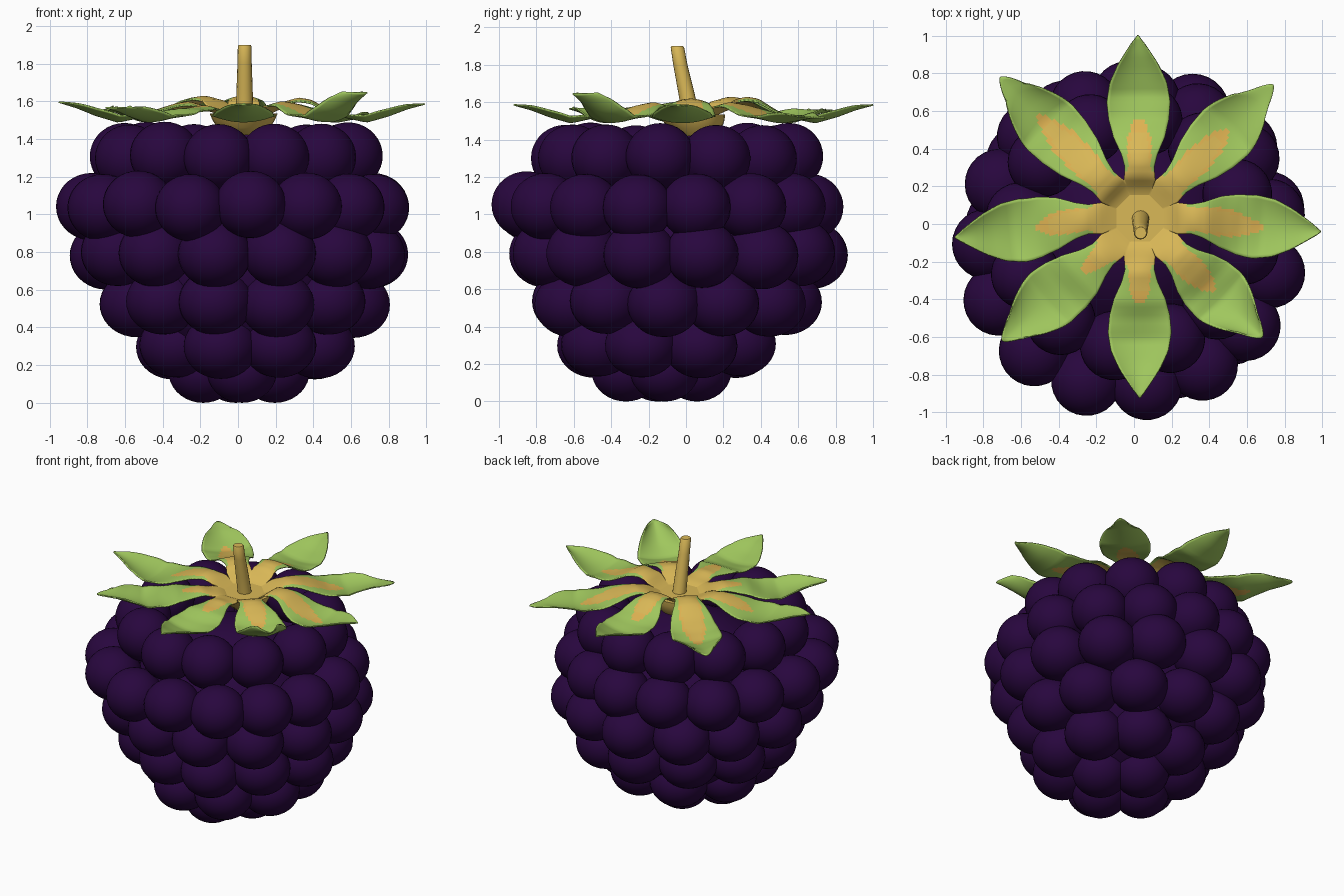
import bpy, bmesh, math, random
from mathutils import Matrix, Vector

if "Cube" in bpy.data.objects:
    bpy.data.objects.remove(bpy.data.objects["Cube"])
random.seed(4)


def material(name, rgb):
    m = bpy.data.materials.new(name)
    m.diffuse_color = (*rgb, 1)
    m.use_nodes = True
    m.node_tree.nodes["Principled BSDF"].inputs["Base Color"].default_value = m.diffuse_color
    return m


PURPLE = material("dark purple", (0.021, 0.002, 0.048))
GREEN = material("leaf green", (0.35, 0.57, 0.11))
TAN = material("straw yellow", (0.70, 0.48, 0.095))
ORANGE = material("streak orange", (0.74, 0.45, 0.085))


def finish(bm, name, mats):
    me = bpy.data.meshes.new(name)
    bm.to_mesh(me)
    bm.free()
    ob = bpy.data.objects.new(name, me)
    bpy.context.collection.objects.link(ob)
    for m in mats:
        me.materials.append(m)
    for p in me.polygons:
        p.use_smooth = True
    return ob


def interp(pts, x):
    for (a, va), (b, vb) in zip(pts, pts[1:]):
        if x <= b:
            s = max(0, (x - a) / (b - a))
            return va + (vb - va) * s
    return pts[-1][1]


def ellipsoid(bm, centre, size, angle=0, segs=28, rings=18):
    mat = (Matrix.Translation(centre) @ Matrix.Rotation(angle, 4, 'Z')
           @ Matrix.Diagonal((*size, 1)))
    bmesh.ops.create_uvsphere(bm, u_segments=segs, v_segments=rings, radius=1, matrix=mat)


def tube(name, sections, x, mats, n=16):
    bm = bmesh.new()
    rings = [[bm.verts.new((x + r * math.cos(math.tau * k / n),
                            y + r * math.sin(math.tau * k / n), z)) for k in range(n)]
             for y, z, r in sections]
    for a, b in zip(rings, rings[1:]):
        for k in range(n):
            m = (k + 1) % n
            bm.faces.new((a[k], a[m], b[m], b[k]))
    bm.faces.new(rings[-1])
    bm.faces.new(rings[0][::-1])
    ob = finish(bm, name, mats)
    bpy.ops.object.select_all(action='DESELECT')
    bpy.context.view_layer.objects.active = ob
    ob.select_set(True)
    bpy.ops.object.shade_smooth_by_angle(angle=math.radians(40))


# Rows of drupelets: z, centre x, centre y, outer radius, count, start angle, half width, half height
ROWS = [
    (1.305, -0.015, -0.05, 0.785, 12, 0.366, 0.185, 0.178),
    (1.045, -0.025, -0.10, 0.945, 15, 0.11, 0.188, 0.178),
    (0.790, 0.010, -0.04, 0.91, 13, 0.30, 0.195, 0.180),
    (0.530, 0.030, -0.06, 0.78, 11, 0.32, 0.197, 0.176),
    (0.305, 0.040, -0.105, 0.60, 8, 0.45, 0.197, 0.172),
    (0.165, 0.005, -0.13, 0.37, 4, 0.10, 0.185, 0.165),
]
for i, (z, cx, cy, R, n, start, w, h) in enumerate(ROWS):
    bm = bmesh.new()
    for k in range(n):
        a = start + math.tau * k / n + random.uniform(-0.015, 0.015)
        r = R - w + random.uniform(-0.008, 0.008)
        c = (cx + r * math.sin(a), cy - r * math.cos(a),
             z + (random.uniform(-0.01, 0.01) if i < 5 else 0))
        ellipsoid(bm, c, (w, w, h), a)
    finish(bm, f"drupelet_row_{i + 1}", [PURPLE])

# Core that closes the inside
bm = bmesh.new()
ellipsoid(bm, (0, -0.07, 0.74), (0.62, 0.62, 0.62))
finish(bm, "berry_core", [PURPLE])

# Sepals: tip x, tip y, tip z, arch height, streak reach, blunt tip
SEPALS = [
    (0.02, 1.00, 1.59, 1.63, 0.55, 0),
    (0.74, 0.74, 1.52, 1.60, 0.66, 1),
    (0.99, -0.04, 1.59, 1.62, 0.68, 0),
    (0.68, -0.60, 1.65, 1.60, 0.62, 1),
    (0.03, -0.92, 1.59, 1.58, 0.48, 0),
    (-0.70, -0.62, 1.57, 1.58, 0.42, 1),
    (-0.95, -0.07, 1.60, 1.60, 0.56, 0),
    (-0.71, 0.78, 1.56, 1.63, 0.74, 1),
]
CENTRE = Vector((0.03, 0.03, 0))
WIDTH = [(0.03, 0.013), (0.2, 0.084), (0.27, 0.078), (0.34, 0.095), (0.44, 0.137),
         (0.54, 0.160), (0.64, 0.167), (0.74, 0.150), (0.84, 0.105), (0.92, 0.055), (1, 0.004)]
NU, NT = 20, 40
bm = bmesh.new()
for tx, ty, tz, arch, reach, blunt in SEPALS:
    tip = Vector((tx, ty, 0)) - CENTRE
    length = tip.length
    d = tip.normalized()
    # join the sepals cleanly at the cup by easing from even 45 degree spacing
    even = round(math.atan2(d.y, d.x) / (math.pi / 4)) * math.pi / 4
    drift = (math.atan2(d.y, d.x) - even + math.pi) % math.tau - math.pi
    height = [(0.03, 1.50), (0.10, 1.525), (0.16, 1.55), (0.22, arch - 0.02), (0.29, arch),
              (0.36, arch - 0.01), (0.46, 1.56), (0.56, 1.52), (0.68, 1.495),
              (0.80, 1.505 + (tz - 1.5) * 0.25), (0.90, 1.51 + (tz - 1.5) * 0.6), (1, tz)]
    grid = []
    for j in range(NT + 1):
        t = 0.03 + 0.97 * j / NT
        r = t * (1 + (length - 1) * min(1, max(0, (t - 0.25) / 0.3)))
        ang = even + drift * min(1, max(0, (t - 0.2) / 0.4))
        along = Vector((math.cos(ang), math.sin(ang), 0))
        side = Vector((-along.y, along.x, 0))
        hw = interp(WIDTH, t)
        if blunt and t > 0.64:
            hw = 0.167 - 0.10 * ((t - 0.64) / 0.36) ** 1.6
        row = []
        for i in range(NU + 1):
            u = 2 * i / NU - 1
            rr = r
            if blunt and t > 0.64:          # rounded corner at the broad tip
                rr -= 0.11 * abs(u) ** 1.5 * (t - 0.64) / 0.36
            z = interp(height, t)
            fold = min(1, max(0, (t - 0.18) / 0.12))
            z -= 0.035 * u * u * fold * max(0, 1 - t / 0.62)      # arched near the base
            z += 0.035 * u * u * max(0, math.sin(math.pi * min(1, max(0, (t - 0.5) / 0.5))))
            p = CENTRE + along * rr + side * (u * hw)
            row.append(bm.verts.new((p.x, p.y, z)))
        grid.append(row)
    for j in range(NT):
        t = 0.03 + 0.97 * (j + 0.5) / NT
        for i in range(NU):
            f = bm.faces.new((grid[j][i], grid[j + 1][i], grid[j + 1][i + 1], grid[j][i + 1]))
            u = abs(2 * (i + 0.5) / NU - 1)
            # straw cup and mid streak, orange rim on the streak, green blade
            limit = 1.1 if t < 0.25 else 0.80 * max(0, (reach - t) / (reach - 0.25)) ** 0.6
            if u < limit:
                f.material_index = 2 if t > 0.3 and (u > limit - 0.13 or t > reach - 0.08) else 1
bmesh.ops.remove_doubles(bm, verts=bm.verts[:], dist=0.003)
calyx = finish(bm, "calyx_sepals", [GREEN, TAN, ORANGE])
mod = calyx.modifiers.new("thickness", 'SOLIDIFY')
mod.thickness = 0.008

# Cup under the sepals, and the leaning tapered stem
tube("calyx_cup", [(0.06, 1.42, 0.10), (0.05, 1.46, 0.14), (0.04, 1.50, 0.165),
                   (0.03, 1.535, 0.18)], 0.03, [TAN], 24)
tube("stem", [(0.045, 1.42, 0.055), (0.032, 1.50, 0.047), (0.0, 1.66, 0.043),
              (-0.03, 1.80, 0.038), (-0.046, 1.893, 0.036), (-0.047, 1.90, 0.031)], 0.035, [TAN])
